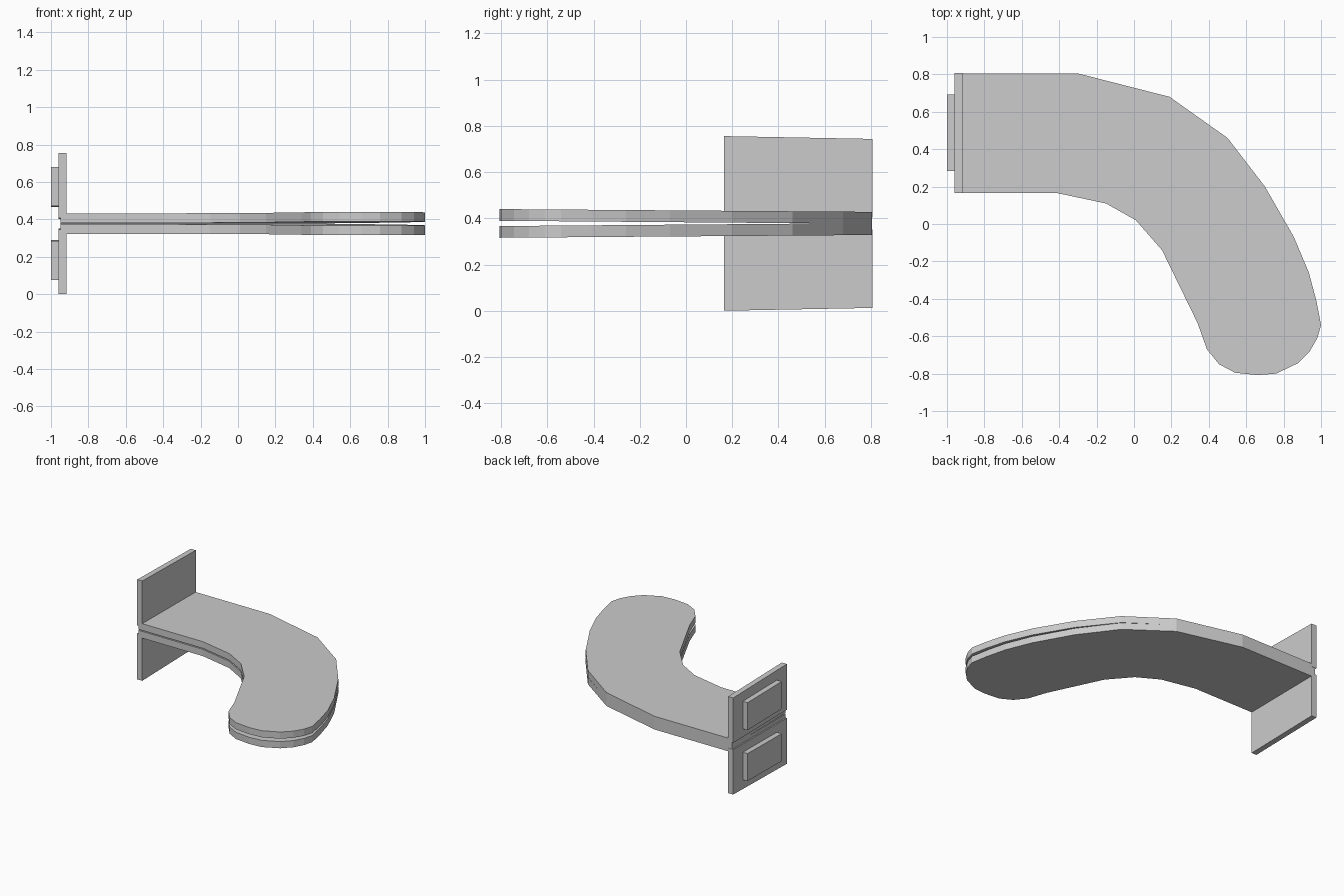
import bpy, bmesh

if "Cube" in bpy.data.objects:
    bpy.data.objects.remove(bpy.data.objects["Cube"])

MID = 0.378  # height of the mirror plane between the two halves

# Curved blade outline seen from the top
OUTLINE = [(-0.95, 0.805), (-0.3, 0.805), (0.19, 0.68), (0.5, 0.46), (0.70, 0.20),
           (0.855, -0.07), (0.935, -0.26), (0.975, -0.41), (1.0, -0.54), (0.98, -0.61),
           (0.94, -0.68), (0.875, -0.745), (0.76, -0.8), (0.66, -0.808), (0.54, -0.795),
           (0.455, -0.75), (0.39, -0.67), (0.34, -0.53), (0.15, -0.14), (0.01, 0.02),
           (-0.15, 0.11), (-0.41, 0.165), (-0.95, 0.165)]


def prism(name, outline, low, high, side, low_slope=0.0, high_slope=0.0):
    """Extrude an xy outline between two heights above MID, sloped along y; side -1 mirrors it."""
    bm = bmesh.new()
    rings = []
    for h, s in ((low, low_slope), (high, high_slope)):
        rings.append([bm.verts.new((x, y, MID + side * (h - s * y))) for x, y in outline])
    bm.faces.new(rings[0])
    bm.faces.new(rings[1])
    n = len(outline)
    for i in range(n):
        j = (i + 1) % n
        bm.faces.new((rings[0][i], rings[0][j], rings[1][j], rings[1][i]))
    bmesh.ops.recalc_face_normals(bm, faces=bm.faces)
    mesh = bpy.data.meshes.new(name)
    bm.to_mesh(mesh)
    bm.free()
    obj = bpy.data.objects.new(name, mesh)
    bpy.context.collection.objects.link(obj)
    return obj


def rect(x0, x1, y0, y1):
    return [(x0, y0), (x1, y0), (x1, y1), (x0, y1)]


for label, side in (("upper", 1), ("lower", -1)):
    # Curved blade, slightly tilted so the gap opens toward the tip
    prism(label + "_blade", OUTLINE, 0.005, 0.056, side, 0.008, 0.0075)
    # Upright mounting flange
    prism(label + "_flange", rect(-0.96, -0.918, 0.165, 0.807), 0.032, 0.381, side, 0.008, 0.019)
    # Raised pad on the back of the flange
    prism(label + "_pad", rect(-1.0, -0.96, 0.283, 0.692), 0.097, 0.305, side, 0.012, 0.012)
